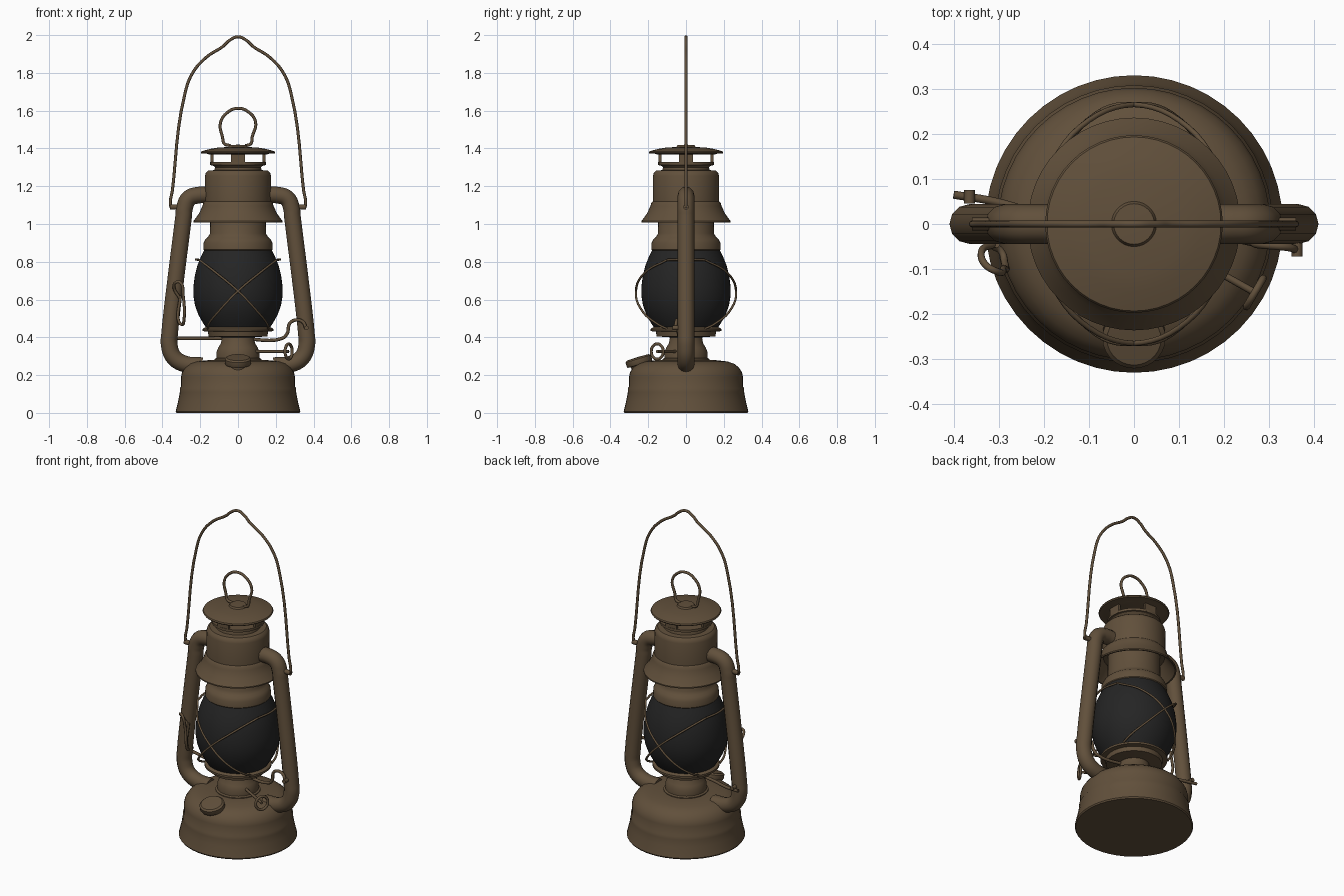
import bpy, bmesh, math
from mathutils import Vector

if "Cube" in bpy.data.objects:
    bpy.data.objects.remove(bpy.data.objects["Cube"])


def material(name, rgb):
    m = bpy.data.materials.new(name)
    m.diffuse_color = (*rgb, 1)
    m.use_nodes = True
    m.node_tree.nodes["Principled BSDF"].inputs["Base Color"].default_value = m.diffuse_color
    return m


BROWN = material("aged_brown_metal", (0.120, 0.080, 0.044))
BLACK = material("dark_glass", (0.018, 0.018, 0.018))


def finish(name, mesh, mat, angle=35):
    ob = bpy.data.objects.new(name, mesh)
    bpy.context.collection.objects.link(ob)
    mesh.materials.clear()
    mesh.materials.append(mat)
    bpy.ops.object.select_all(action='DESELECT')
    ob.select_set(True)
    bpy.context.view_layer.objects.active = ob
    bpy.ops.object.shade_smooth_by_angle(angle=math.radians(angle))
    return ob


def lathe(name, profile, mat=BROWN, steps=48, axis=(0, 0, 1), origin=(0, 0, 0)):
    """Spin (radius, height) points round an axis."""
    bm = bmesh.new()
    rings = []
    for r, z in profile:
        if r == 0:
            rings.append([bm.verts.new((0, 0, z))])
        else:
            rings.append([bm.verts.new((r * math.cos(2 * math.pi * i / steps),
                                        r * math.sin(2 * math.pi * i / steps), z))
                          for i in range(steps)])
    for a, b in zip(rings, rings[1:]):
        for i in range(steps):
            j = (i + 1) % steps
            quad = [a[i % len(a)], a[j % len(a)], b[j % len(b)], b[i % len(b)]]
            bm.faces.new(list(dict.fromkeys(quad)))
    bmesh.ops.recalc_face_normals(bm, faces=bm.faces)
    rot = Vector((0, 0, 1)).rotation_difference(Vector(axis))
    for v in bm.verts:
        v.co = rot @ v.co + Vector(origin)
    mesh = bpy.data.meshes.new(name)
    bm.to_mesh(mesh)
    bm.free()
    return finish(name, mesh, mat)


def wire(name, points, radius=0.008, closed=False, res=6, sides=2):
    """Round tube along a smooth path."""
    cu = bpy.data.curves.new(name, 'CURVE')
    cu.dimensions = '3D'
    cu.bevel_depth, cu.bevel_resolution = radius, sides
    cu.resolution_u, cu.use_fill_caps = res, True
    sp = cu.splines.new('BEZIER')
    sp.bezier_points.add(len(points) - 1)
    for bp, p in zip(sp.bezier_points, points):
        bp.co = p
        bp.handle_left_type = bp.handle_right_type = 'AUTO'
    sp.use_cyclic_u = closed
    tmp = bpy.data.objects.new("tmp", cu)
    bpy.context.collection.objects.link(tmp)
    dg = bpy.context.evaluated_depsgraph_get()
    mesh = bpy.data.meshes.new_from_object(tmp.evaluated_get(dg))
    bpy.data.objects.remove(tmp)
    return finish(name, mesh, BROWN, 50)


def box(name, lo, hi):
    bm = bmesh.new()
    bmesh.ops.create_cube(bm, size=1)
    for v in bm.verts:
        v.co = [(a + b) / 2 + c * (b - a) for a, b, c in zip(lo, hi, v.co)]
    mesh = bpy.data.meshes.new(name)
    bm.to_mesh(mesh)
    bm.free()
    return finish(name, mesh, BROWN)


# Fuel tank and burner
lathe("fuel_tank", [(0, 0), (.325, 0), (.33, .008), (.327, .02), (.315, .07), (.308, .11),
                    (.308, .13), (.302, .14), (.302, .19), (.296, .215), (.28, .24),
                    (.255, .26), (.22, .272), (.15, .28), (0, .28)])
lathe("burner", [(0, .27), (.125, .27), (.125, .285), (.115, .29), (.115, .32), (.105, .345),
                 (.09, .37), (.085, .40), (.155, .405), (.16, .43), (.187, .433),
                 (.187, .445), (.17, .455), (0, .455)])

# Globe
lathe("glass_globe", [(0, .445), (.165, .445), (.185, .475), (.21, .52), (.228, .57), (.236, .62),
                      (.236, .67), (.228, .73), (.215, .78), (.195, .83), (.178, .865),
                      (0, .865)], BLACK)

# Globe collar and chimney
lathe("globe_collar", [(0, .858), (.178, .858), (.184, .865), (.182, .90), (.172, .92),
                       (.16, .93), (.148, .95), (.145, 1.12), (0, 1.12)])
lathe("chimney_hood", [(.14, 1.09), (.17, 1.09), (.197, 1.05), (.228, 1.008), (.236, 1.008),
                       (.236, 1.015), (.207, 1.055), (.188, 1.095), (.185, 1.11), (.176, 1.12),
                       (.175, 1.255), (.17, 1.272), (.158, 1.283), (.125, 1.285), (.122, 1.30),
                       (.135, 1.312), (.135, 1.325), (0, 1.325)])

# Vent posts and cap
lathe("vent_ring", [(.135, 1.31), (.148, 1.312), (.148, 1.327), (.135, 1.327)])
for i, (x, y) in enumerate([(1, 0), (-1, 0), (0, 1), (0, -1)]):
    w, h = (.007, .037) if x else (.037, .007)
    box(f"vent_post_{i}", (x * .138 - w, y * .138 - h, 1.315), (x * .138 + w, y * .138 + h, 1.385))
lathe("vent_cap", [(0, 1.367), (.15, 1.367), (.165, 1.372), (.193, 1.372), (.197, 1.378),
                   (.193, 1.385), (.15, 1.397), (.11, 1.404), (.05, 1.408), (.045, 1.418),
                   (0, 1.42)])

# Lifting ring on the cap
wire("top_ring", [(-.04, 0, 1.415), (-.072, 0, 1.425), (-.082, 0, 1.46), (-.093, 0, 1.535),
                  (-.05, 0, 1.595), (0, 0, 1.612), (.05, 0, 1.597), (.093, 0, 1.54),
                  (.075, 0, 1.46), (.068, 0, 1.425), (.04, 0, 1.415)])

# Carrying handle
half = [(.325, 1.095), (.35, 1.085), (.357, 1.10), (.347, 1.18), (.281, 1.69), (.24, 1.80),
        (.165, 1.885), (.08, 1.94), (.045, 1.972)]
wire("carrying_handle", [(-x, 0, z) for x, z in half] + [(0, 0, 1.991)]
     + [(x, 0, z) for x, z in reversed(half)])

# Side air tubes
for s, side in ((-1, "left"), (1, "right")):
    wire(f"{side}_air_tube", [(s * x, 0, z) for x, z in
         [(.15, 1.153), (.215, 1.152), (.26, 1.135), (.283, 1.085), (.288, 1.04), (.362, .42),
          (.364, .36), (.34, .295), (.285, .26), (.19, .25)]], .044, res=8, sides=4)
    lathe(f"{side}_handle_pivot", [(0, 0), (.014, 0), (.014, .055), (0, .055)], steps=12,
          axis=(s, 0, 0), origin=(s * .305, 0, 1.09))

# Crossed wire guard, front and back
for s, side in ((-1, "front"), (1, "back")):
    for m in (-1, 1):
        wire(f"{side}_guard_wire_{'a' if m < 0 else 'b'}",
             [(m * x, s * y, z) for x, y, z in
              [(-.205, .10, .81), (-.12, .215, .745), (0, .265, .645), (.10, .232, .54),
               (.155, .15, .47), (.16, .10, .445)]], .006)
for s, side in ((-1, "left"), (1, "right")):
    wire(f"{side}_guard_link", [(s * .205, -.10, .81), (s * .222, 0, .812), (s * .205, .10, .81)],
         .006)

# Globe lift bar with a cranked end
wire("lift_bar", [(-.40, .065, .40), (-.31, .05, .395), (-.2, .02, .395), (0, -.01, .395),
                  (.235, -.035, .395), (.26, -.04, .42), (.275, -.045, .475), (.31, -.048, .492),
                  (.345, -.052, .48), (.36, -.058, .445)], .009)
for n, p in (("right", (.362, -.072, .45)), ("left", (-.365, .045, .41))):
    lathe(f"{n}_bar_stud", [(0, 0), (.012, 0), (.012, .03), (0, .03)], steps=12,
          axis=(0, 1, 0), origin=p)

# Wire latch beside the left tube
wire("left_latch", [(-.305, -.045, .62), (-.312, -.05, .48), (-.295, -.06, .468),
                    (-.287, -.085, .485), (-.29, -.10, .62), (-.305, -.105, .69),
                    (-.33, -.09, .69), (-.338, -.06, .66), (-.31, -.045, .61)], .008)

# Wick adjuster
d = Vector((.85, -.5, 0)).normalized()
t = Vector((.5, .85, 0)).normalized()
c = Vector((.268, -.152, .325))
wire("wick_shaft", [Vector((.05, -.03, .325)), c], .008)
wire("wick_knob", [c + t * .037 * math.cos(a) + Vector((0, 0, .04 * math.sin(a)))
                   for a in [k * math.pi / 4 for k in range(8)]], .008, closed=True)

# Filler cap, tilted forward
lathe("filler_cap", [(0, -.06), (.05, -.06), (.05, -.01), (.066, -.008), (.07, 0), (.07, .022),
                     (.06, .03), (0, .032)], steps=28,
      axis=(0, -.29, .957), origin=(0, -.247, .265))
